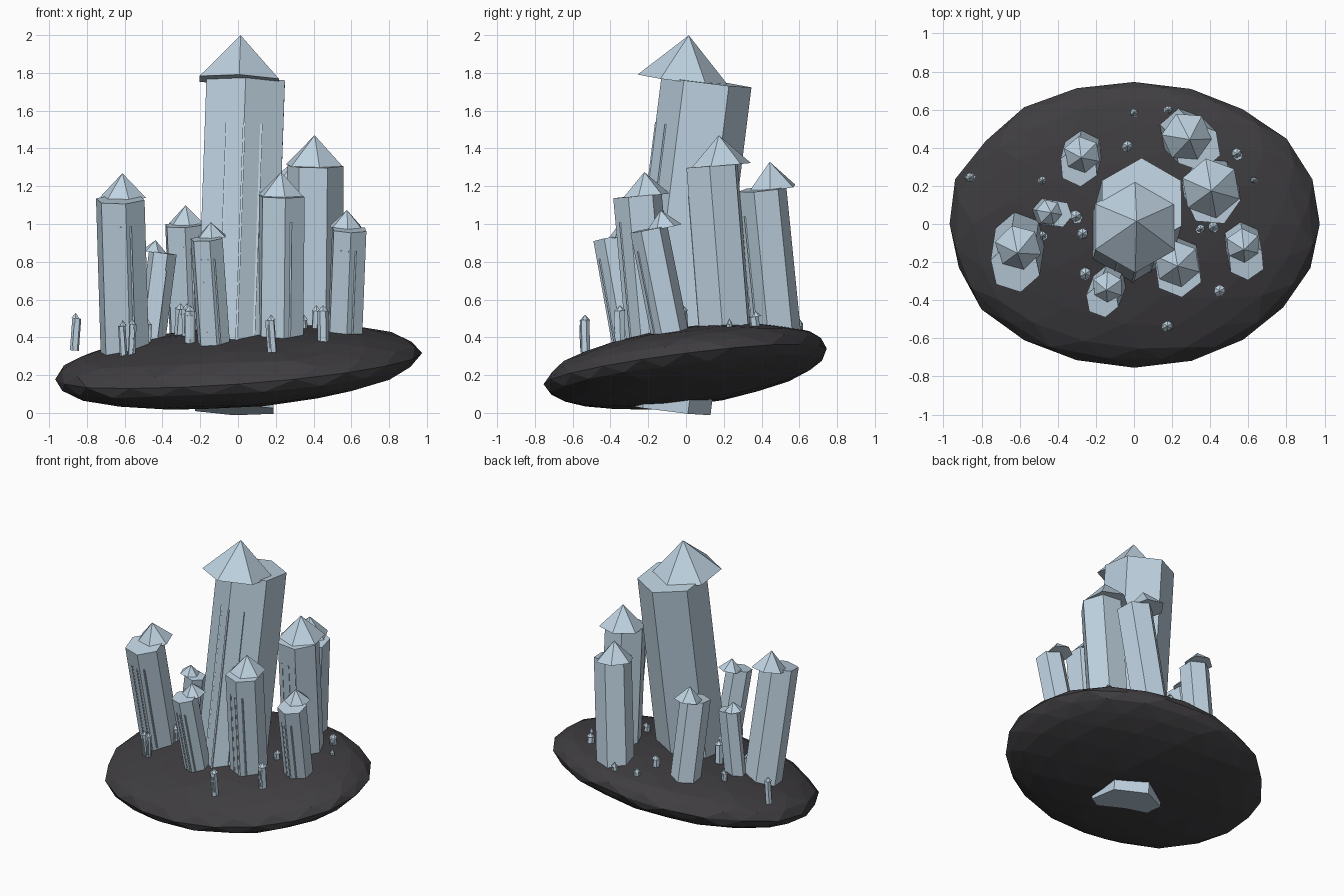
import bpy, bmesh, math, random
from mathutils import Vector, Matrix

if "Cube" in bpy.data.objects:
    bpy.data.objects.remove(bpy.data.objects["Cube"])

random.seed(4)


def material(name, rgb):
    m = bpy.data.materials.new(name)
    m.diffuse_color = (*rgb, 1)
    m.use_nodes = True
    m.node_tree.nodes["Principled BSDF"].inputs["Base Color"].default_value = m.diffuse_color
    return m


ICE = material("pale ice blue", (0.52, 0.65, 0.755))
STONE = material("charcoal stone", (0.05, 0.047, 0.052))


def finish(bm, name, mat):
    me = bpy.data.meshes.new(name)
    bm.to_mesh(me)
    bm.free()
    me.materials.append(mat)
    ob = bpy.data.objects.new(name, me)
    bpy.context.collection.objects.link(ob)
    return ob


# Rock base: faceted ellipsoid leaning up towards the right and the back
bm = bmesh.new()
bmesh.ops.create_icosphere(bm, subdivisions=3, radius=1)
for v in bm.verts:
    u, w, t = v.co * random.uniform(0.98, 1.01)
    v.co = (0.98 * u, 0.755 * w, 0.247 + 0.2 * t + 0.07 * u + 0.095 * w)
finish(bm, "rock_base", STONE)


def crystal(name, x, y, z0, z1, apex, r, cap_r, tx, ty, turn=0, cap_turn=0):
    """Leaning six-sided shaft; its cap leans too but sits straight above the middle."""
    bm = bmesh.new()
    h = z1 - z0
    ch = apex - z1
    lean = Vector((0, 0, 1)).rotation_difference(Vector((tx, ty, 1))).to_matrix().to_4x4()
    mid = Matrix.Translation((x, y, (z0 + z1) / 2)) @ lean

    def hexagon(r1, r2, depth, m, deg):
        spin = Matrix.Rotation(math.radians(90 + deg), 4, 'Z')
        probe = bmesh.ops.create_cone(bm, cap_ends=True, segments=6, radius1=r1,
                                      radius2=r2, depth=depth)
        # make sure a corner faces the front before turning
        c = max((v.co for v in probe["verts"]), key=lambda p: p.xy.length)
        fix = Matrix.Rotation(-math.atan2(c.y, c.x), 4, 'Z')
        bmesh.ops.transform(bm, matrix=m @ spin @ fix, verts=probe["verts"])

    hexagon(r, r, h, mid, turn)
    hexagon(cap_r, 0, ch, Matrix.Translation((x, y, z1 + ch / 2)) @ lean, cap_turn)

    # thin raised ribs on the front of the shaft
    inr = r * math.cos(math.pi / 6)
    for k in (-0.38, 0, 0.38):
        dx = k * r
        ray = max(  # depth of the hexagon surface in front of dx
            (inr - dx * math.cos(a)) / -math.sin(a) * -1
            for a in [math.radians(turn + 60 * i) for i in range(6)]
            if math.sin(a) < -0.3)
        size = Matrix.Diagonal((0.035 * r + 0.004, 0.008, h * 0.72, 1))
        bmesh.ops.create_cube(bm, size=1,
                              matrix=mid @ Matrix.Translation((dx, ray, 0)) @ size)
    finish(bm, name, ICE)


# Large crystals: x, y, bottom, shaft top, tip, radius, cap radius, lean x, lean y, turns
BIG = [
    ("main_crystal", 0.01, 0.0, 0.01, 1.76, 2.0, 0.24, 0.243, 0.035, 0.125, 0, 0),
    ("left_crystal", -0.61, -0.14, 0.24, 1.14, 1.27, 0.135, 0.125, -0.03, -0.2, 12, 15),
    ("back_left_crystal", -0.275, 0.355, 0.25, 1.0, 1.1, 0.105, 0.1, -0.04, -0.15, 5, 10),
    ("small_left_crystal", -0.44, 0.06, 0.2, 0.85, 0.915, 0.075, 0.07, 0.13, -0.02, 20, 20),
    ("front_crystal", -0.142, -0.34, 0.22, 0.93, 1.01, 0.09, 0.085, -0.07, -0.18, 10, 0),
    ("front_right_crystal", 0.228, -0.215, 0.22, 1.15, 1.275, 0.13, 0.125, 0.01, -0.09, 8, 10),
    ("right_tall_crystal", 0.405, 0.18, 0.25, 1.31, 1.47, 0.15, 0.16, 0.01, -0.08, 25, 10),
    ("back_right_crystal", 0.285, 0.45, 0.25, 1.19, 1.33, 0.13, 0.135, 0.1, -0.1, 10, 25),
    ("right_small_crystal", 0.575, -0.125, 0.25, 0.98, 1.075, 0.1, 0.095, 0.04, -0.2, 5, 5),
]
for row in BIG:
    crystal(*row)

# Tiny sprouts scattered over the rock: x, y, tip height, radius
TINY = [
    (-0.86, 0.245, 0.53, 0.024), (-0.48, 0.23, 0.48, 0.02), (-0.48, -0.06, 0.5, 0.022),
    (-0.035, 0.41, 0.54, 0.026), (0.0, 0.585, 0.5, 0.02), (0.18, 0.6, 0.5, 0.02),
    (0.54, 0.37, 0.54, 0.026), (0.63, 0.23, 0.5, 0.016), (-0.305, 0.04, 0.58, 0.03),
    (-0.27, -0.05, 0.58, 0.028), (-0.255, -0.26, 0.57, 0.03), (0.35, -0.025, 0.52, 0.022),
    (0.415, -0.015, 0.57, 0.026), (0.45, -0.35, 0.57, 0.03), (0.175, -0.535, 0.52, 0.026),
    (-0.61, -0.25, 0.49, 0.02), (-0.56, -0.27, 0.5, 0.02),
]
for i, (x, y, tip, r) in enumerate(TINY):
    crystal(f"sprout_{i + 1}", x, y, tip - 0.2, tip - 0.03, tip, r, r * 1.05,
            random.uniform(-0.08, 0.08), random.uniform(-0.15, 0), random.uniform(0, 60), 0)
